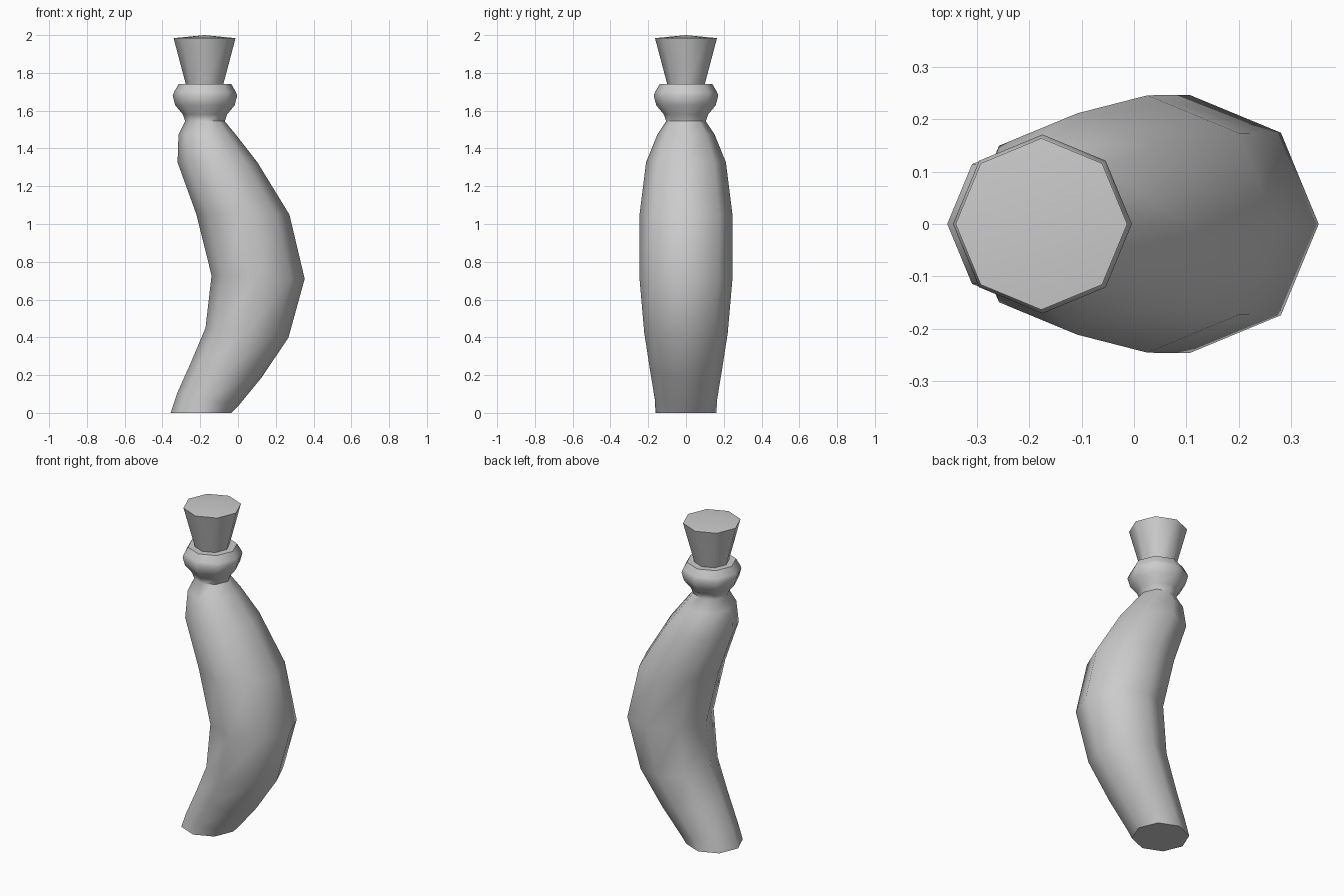
import bpy, bmesh, math

if "Cube" in bpy.data.objects:
    bpy.data.objects.remove(bpy.data.objects["Cube"])

SIDES = 8


def loft(name, rings, apex=None):
    """Skin octagonal rings, each given as its left and right end in the xz plane."""
    bm = bmesh.new()
    loops = []
    for lx, lz, rx, rz in rings:
        cx, cz = (lx + rx) / 2, (lz + rz) / 2
        hx, hz = (rx - lx) / 2, (rz - lz) / 2
        r = math.hypot(hx, hz)
        loops.append([bm.verts.new((cx + hx * math.cos(a), r * math.sin(a), cz + hz * math.cos(a)))
                      for a in (2 * math.pi * i / SIDES for i in range(SIDES))])
    for lo, hi in zip(loops, loops[1:]):
        for i in range(SIDES):
            j = (i + 1) % SIDES
            bm.faces.new((lo[i], lo[j], hi[j], hi[i]))
    bm.faces.new(loops[0][::-1])
    top = loops[-1]
    if apex:
        tip = bm.verts.new(apex)
        for i in range(SIDES):
            bm.faces.new((top[i], top[(i + 1) % SIDES], tip))
    else:
        bm.faces.new(top)
    bmesh.ops.recalc_face_normals(bm, faces=bm.faces)
    mesh = bpy.data.meshes.new(name)
    bm.to_mesh(mesh)
    bm.free()
    ob = bpy.data.objects.new(name, mesh)
    bpy.context.collection.objects.link(ob)
    bpy.ops.object.select_all(action='DESELECT')
    ob.select_set(True)
    bpy.context.view_layer.objects.active = ob
    bpy.ops.object.shade_smooth_by_angle(angle=math.radians(50))
    return ob


def level(cx, profile):
    """Horizontal rings from (radius, height) pairs."""
    return [(cx - r, z, cx + r, z) for r, z in profile]


# Curved bottle body, then neck and rounded lip
body = [(-0.357, 0, -0.034, 0),
        (-0.322, 0.105, 0.0, 0.035),
        (-0.248, 0.27, 0.124, 0.186),
        (-0.172, 0.45, 0.267, 0.398),
        (-0.14, 0.727, 0.353, 0.71),
        (-0.22, 1.05, 0.272, 1.05),
        (-0.32, 1.326, 0.103, 1.326),
        (-0.315, 1.475, -0.013, 1.475)]
neck = level(-0.175, [(0.105, 1.544), (0.117, 1.58), (0.157, 1.628),
                      (0.171, 1.68), (0.163, 1.70), (0.14, 1.74)])
loft("bottle", body + neck)

# Tapered stopper with a slightly domed top
loft("stopper", level(-0.177, [(0.094, 1.72), (0.164, 1.984)]), apex=(-0.177, 0, 2.0))
